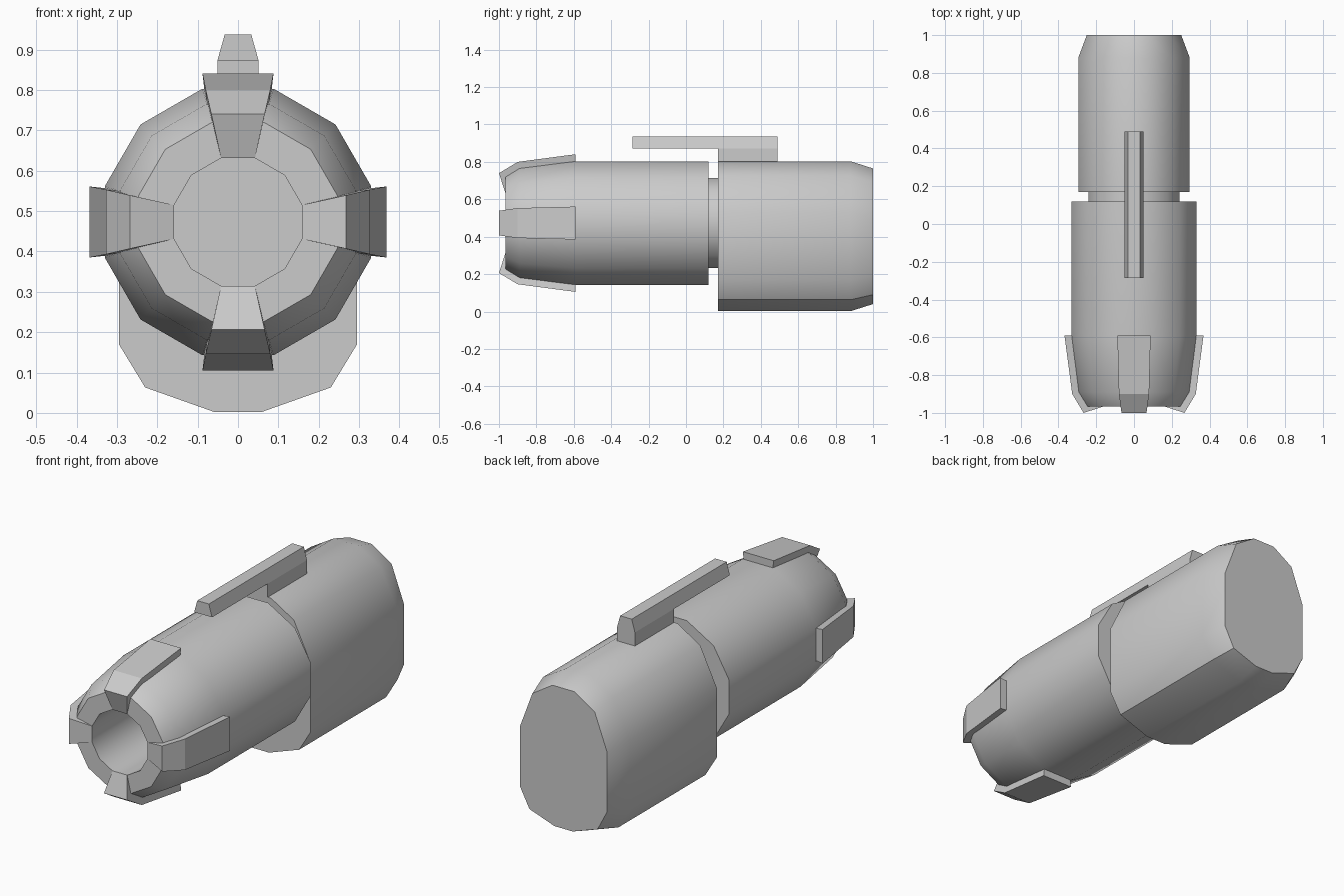
import bpy, bmesh, math
from mathutils import Matrix, Vector

if "Cube" in bpy.data.objects:
    bpy.data.objects.remove(bpy.data.objects["Cube"])

AXIS_Z = 0.473
SIDES = 12


def finish(name, bm, smooth=None):
    bmesh.ops.recalc_face_normals(bm, faces=bm.faces)
    mesh = bpy.data.meshes.new(name)
    bm.to_mesh(mesh)
    bm.free()
    ob = bpy.data.objects.new(name, mesh)
    bpy.context.collection.objects.link(ob)
    if smooth:
        bpy.ops.object.select_all(action='DESELECT')
        ob.select_set(True)
        bpy.context.view_layer.objects.active = ob
        bpy.ops.object.shade_smooth_by_angle(angle=math.radians(smooth))
    return ob


def loft(name, rings, smooth=None):
    """Join equal-length rings of points and cap both ends."""
    bm = bmesh.new()
    loops = [[bm.verts.new(p) for p in r] for r in rings]
    for a, b in zip(loops, loops[1:]):
        for i in range(len(a)):
            j = (i + 1) % len(a)
            bm.faces.new((a[i], a[j], b[j], b[i]))
    bm.faces.new(loops[0])
    bm.faces.new(loops[-1])
    return finish(name, bm, smooth)


def circle(y, apothem):
    """Twelve-sided ring with flats facing up, down and sideways."""
    r = apothem / math.cos(math.pi / SIDES)
    angles = [(i + 0.5) * 2 * math.pi / SIDES for i in range(SIDES)]
    return [(r * math.cos(a), y, AXIS_Z + r * math.sin(a)) for a in angles]


def mirrored(y, half):
    """Closed ring from right-hand (x, z) points listed bottom to top."""
    pts = half + [(-x, z) for x, z in reversed(half)]
    return [(x, y, z) for x, z in pts]


# Hollow tapered barrel, from bore bottom around the muzzle to the rear
loft("barrel", [circle(y, a) for y, a in (
    (-0.40, 0.158), (-0.965, 0.158), (-0.965, 0.246),
    (-0.89, 0.292), (-0.59, 0.33), (0.12, 0.33))], smooth=32)

# Narrow neck between barrel and rear housing
loft("neck", [circle(0.11, 0.24), circle(0.18, 0.24)], smooth=32)

# Rear housing with deep belly and chamfered back
body = [(0.058, 0.002), (0.23, 0.063), (0.295, 0.17),
        (0.295, 0.53), (0.20, 0.725), (0.07, 0.803)]
back = [(0.052, 0.04), (0.195, 0.09), (0.25, 0.195),
        (0.25, 0.50), (0.178, 0.692), (0.063, 0.765)]
loft("rear_housing", [mirrored(0.17, body), mirrored(0.88, body),
                      mirrored(1.0, back)], smooth=34)

# Four wedge-shaped claws around the muzzle: (radius, y, half width)
claw = [(0.368, -0.59, 0.088), (0.327, -0.90, 0.080), (0.267, -1.0, 0.066),
        (0.158, -0.965, 0.042), (0.21, -0.59, 0.07)]
for k, side in enumerate(("right", "top", "left", "bottom")):
    turn = Matrix.Rotation(-k * math.pi / 2, 4, 'Y')
    place = Matrix.Translation((0, 0, AXIS_Z)) @ turn
    loft("claw_" + side, [[place @ Vector((r, y, s * w)) for r, y, w in claw]
                          for s in (-1, 1)])

# Raised top rail and the foot that carries it
rail = [(0.051, 0.873), (0.033, 0.937)]
foot = [(0.051, 0.78), (0.051, 0.873)]
loft("top_rail", [mirrored(-0.285, rail), mirrored(0.49, rail)])
loft("rail_foot", [mirrored(0.17, foot), mirrored(0.49, foot)])
